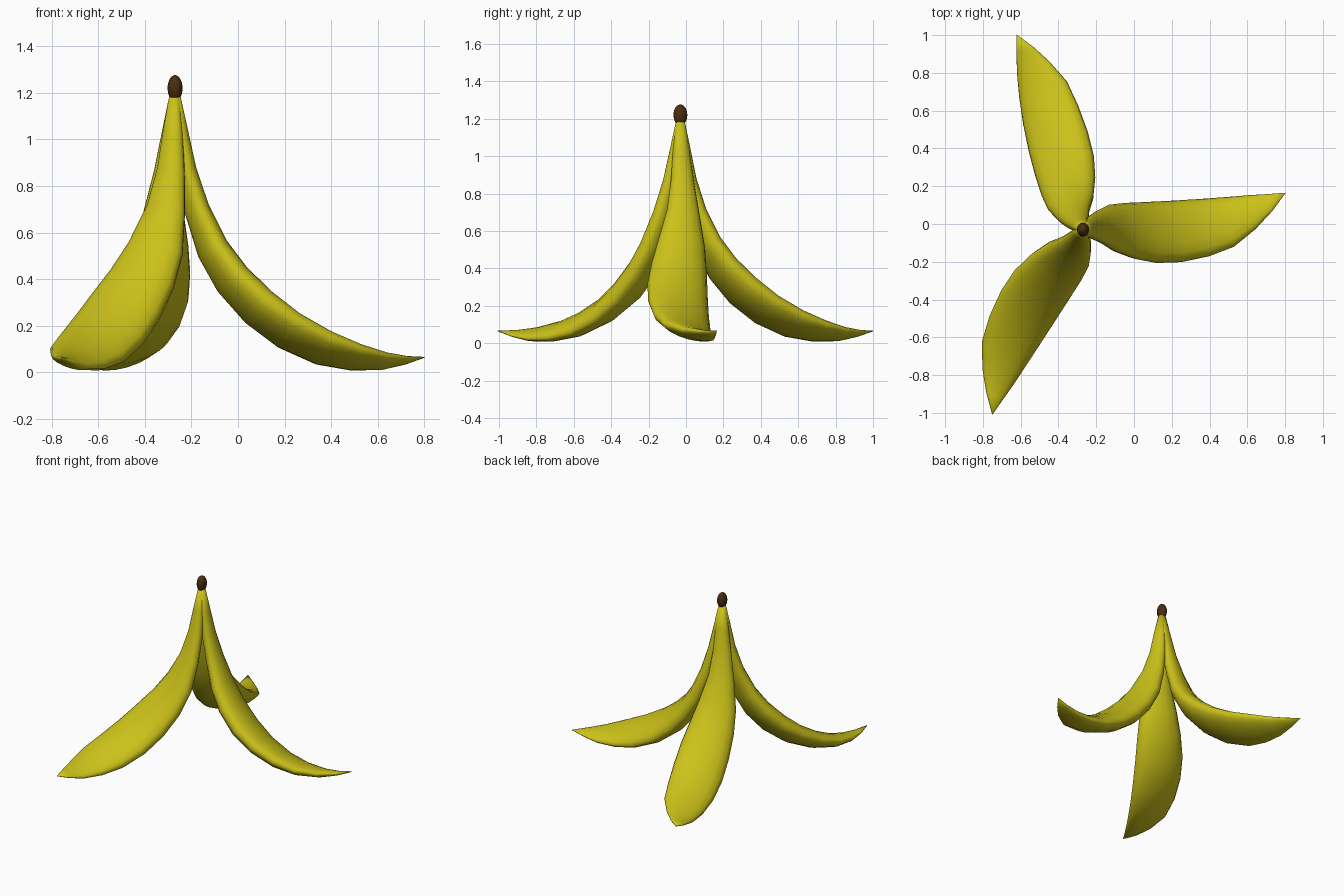
import bpy, bmesh
from math import sin, cos, pi, radians
from mathutils import Vector

if "Cube" in bpy.data.objects:
    bpy.data.objects.remove(bpy.data.objects["Cube"])


def material(name, color):
    m = bpy.data.materials.new(name)
    m.diffuse_color = color
    m.use_nodes = True
    m.node_tree.nodes["Principled BSDF"].inputs["Base Color"].default_value = m.diffuse_color
    return m


yellow = material("peel_yellow", (0.60, 0.54, 0.01, 1))
brown = material("stem_brown", (0.07, 0.025, 0.005, 1))
AXIS = Vector((-0.27, -0.03, 0))

# stations along one peel: outward, height, left edge, right edge, half thickness
STATIONS = [
    (0.005, 1.20, 0.020, -0.020, 0.015),
    (0.025, 1.03, 0.045, -0.045, 0.032),
    (0.050, 0.87, 0.065, -0.060, 0.042),
    (0.095, 0.70, 0.087, -0.090, 0.052),
    (0.16, 0.53, 0.105, -0.150, 0.065),
    (0.24, 0.40, 0.100, -0.200, 0.073),
    (0.35, 0.28, 0.085, -0.243, 0.076),
    (0.48, 0.18, 0.068, -0.262, 0.070),
    (0.63, 0.105, 0.050, -0.258, 0.060),
    (0.77, 0.065, 0.035, -0.232, 0.045),
    (0.90, 0.048, 0.022, -0.160, 0.030),
    (1.00, 0.052, 0.010, -0.085, 0.015),
    (1.088, 0.065, 0.001, -0.003, 0.002),
]
SIDES = 16


def peel(name, angle, sway):
    out = Vector((cos(radians(angle)), sin(radians(angle)), 0))
    side = Vector((-out.y, out.x, 0))
    up = Vector((0, 0, 1))
    bm = bmesh.new()
    rings = []
    for i, (u, z, left, right, thick) in enumerate(STATIONS):
        a, b = STATIONS[max(i - 1, 0)], STATIONS[min(i + 1, len(STATIONS) - 1)]
        tangent = (out * (b[0] - a[0]) + up * (b[1] - a[1])).normalized()
        normal = tangent.cross(side)
        t = u / 1.088
        mid, half = (left + right) / 2, (left - right) / 2
        shift = sway * 4 * t * (1 - t)
        tilt = up * -0.045 * sin(pi * min(t, 1))
        center = AXIS + out * u + side * (mid + shift) + up * z
        ring = []
        for k in range(SIDES):
            f = 2 * pi * k / SIDES
            ring.append(bm.verts.new(
                center + (side * half + tilt) * cos(f) + normal * thick * sin(f)))
        rings.append(ring)
    for r0, r1 in zip(rings, rings[1:]):
        for k in range(SIDES):
            n = (k + 1) % SIDES
            bm.faces.new((r0[k], r0[n], r1[n], r1[k]))
    bm.faces.new(rings[0])
    bm.faces.new(rings[-1])
    bmesh.ops.recalc_face_normals(bm, faces=bm.faces)
    for f in bm.faces:
        f.smooth = True
    mesh = bpy.data.meshes.new(name)
    bm.to_mesh(mesh)
    bm.free()
    mesh.materials.append(yellow)
    bpy.context.collection.objects.link(bpy.data.objects.new(name, mesh))


# three drooping peel strips
peel("peel_right", 10.3, 0.0)
peel("peel_back", 108.8, 0.072)
peel("peel_front", 243.9, 0.015)

# stem tip
bpy.ops.mesh.primitive_uv_sphere_add(segments=24, ring_count=16, radius=1,
                                     location=(AXIS.x, AXIS.y, 1.22))
tip = bpy.context.object
tip.name = "stem_tip"
tip.scale = (0.032, 0.037, 0.056)
tip.data.materials.append(brown)
bpy.ops.object.shade_smooth()
